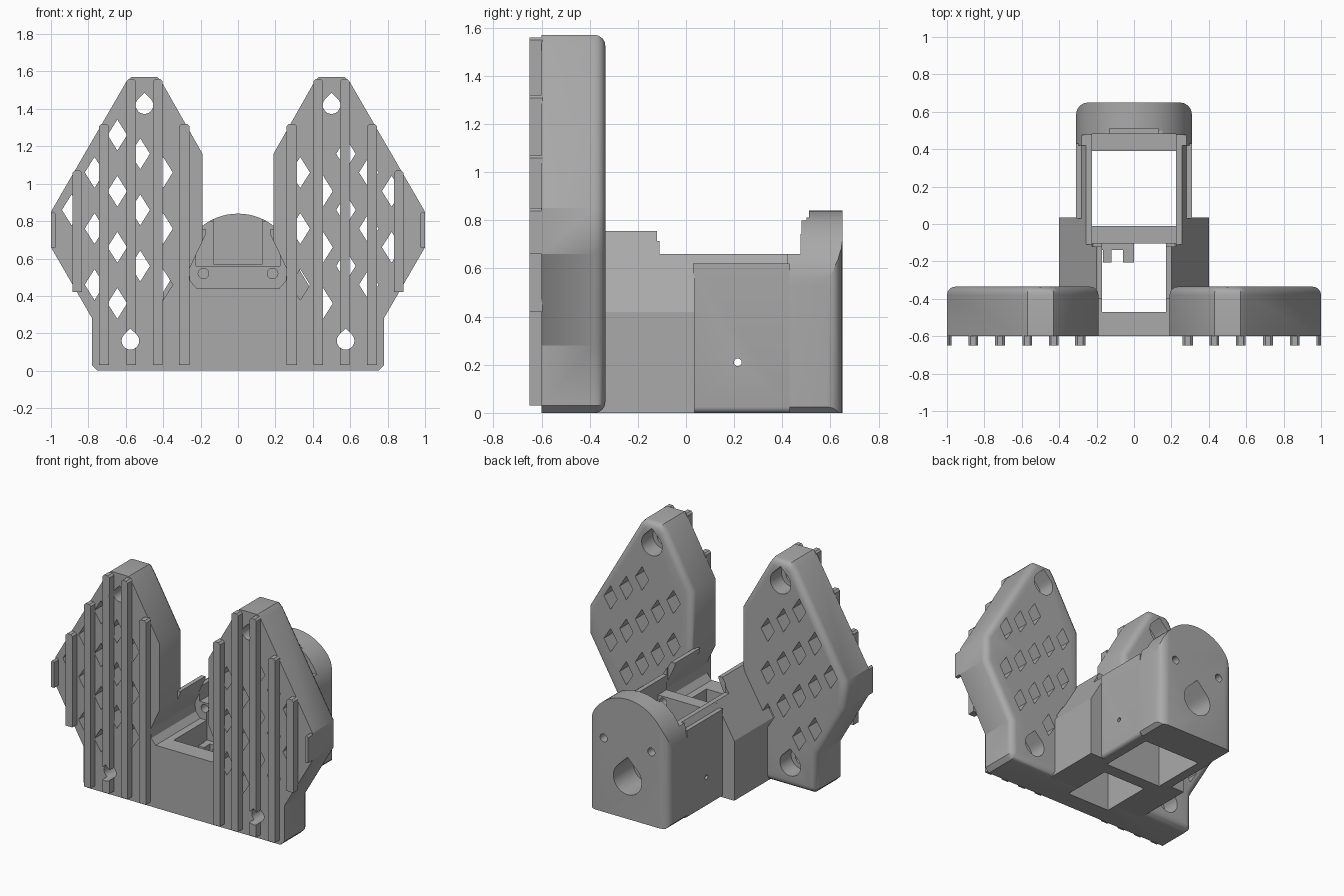
import bpy, bmesh, math

cube = bpy.data.objects.get("Cube")
if cube:
    bpy.data.objects.remove(cube, do_unlink=True)

grey = bpy.data.materials.new("mid_grey")
grey.use_nodes = True
color = (0.4, 0.4, 0.4, 1)
grey.diffuse_color = color
grey.node_tree.nodes["Principled BSDF"].inputs["Base Color"].default_value = color
parts = []


def finish(bm, name, part):
    bmesh.ops.recalc_face_normals(bm, faces=bm.faces[:])
    mesh = bpy.data.meshes.new(name)
    bm.to_mesh(mesh)
    bm.free()
    obj = bpy.data.objects.new(name, mesh)
    bpy.context.collection.objects.link(obj)
    if part:
        mesh.materials.append(grey)
        parts.append(obj)
    else:
        obj.hide_render = True
    return obj


def add_prism(bm, pts, y0, y1):
    base = bm.faces.new([bm.verts.new((x, y0, z)) for x, z in pts])
    ext = bmesh.ops.extrude_face_region(bm, geom=[base])["geom"]
    bmesh.ops.translate(bm, vec=(0, y1 - y0, 0),
                        verts=[v for v in ext if isinstance(v, bmesh.types.BMVert)])


def prism(name, pts, y0, y1, part=True, round_if=None, radius=0.03):
    bm = bmesh.new()
    add_prism(bm, pts, y0, y1)
    if round_if:
        edges = [e for e in bm.edges if round_if(*e.verts)]
        bmesh.ops.bevel(bm, geom=edges, offset=radius, segments=4, profile=0.5,
                        affect='EDGES', clamp_overlap=True)
    return finish(bm, name, part)


def box_pts(x0, x1, z0, z1):
    return [(x0, z0), (x1, z0), (x1, z1), (x0, z1)]


def mirrored(half):
    return half + [(-x, z) for x, z in reversed(half)]


def teardrop(cx, cz, r):
    arc = [math.radians(130 + i * 14) for i in range(21)]
    return [(cx, cz + r * 1.4)] + [(cx + r * math.cos(a), cz + r * math.sin(a)) for a in arc]


def circle(cx, cz, r, n=20):
    return [(cx + r * math.cos(math.tau * i / n), cz + r * math.sin(math.tau * i / n))
            for i in range(n)]


def boolean(obj, cutter, operation='DIFFERENCE'):
    mod = obj.modifiers.new("cut", 'BOOLEAN')
    mod.operation, mod.object, mod.solver = operation, cutter, 'EXACT'
    bpy.context.view_layer.objects.active = obj
    bpy.ops.object.modifier_apply(modifier=mod.name)


def cutter_group(name, shapes):
    bm = bmesh.new()
    for pts, y0, y1 in shapes:
        add_prism(bm, pts, y0, y1)
    return finish(bm, name, False)


# Twin hexagonal panels joined by a low front wall
panel = prism("twin_panels", mirrored([
    (0.75, 0), (0.78, 0.03), (0.78, 0.28), (1, 0.66), (1, 0.85), (0.6, 1.54),
    (0.57, 1.57), (0.43, 1.57), (0.4, 1.53), (0.19, 1.16), (0.19, 0.45)]),
    -0.6, -0.335, round_if=lambda a, b: a.co.y > -0.4 and b.co.y > -0.4, radius=0.045)

# Arms with sloping shoulders, one tall and one low section
arm_front = prism("arm_front", mirrored([(0.4, 0), (0.4, 0.42), (0.2, 0.755)]), -0.4, -0.11)
arm_rear = prism("arm_rear", mirrored([(0.4, 0), (0.4, 0.42), (0.257, 0.66)]), -0.13, 0.035)

# Rear housing sides with a narrow shelf
housing = prism("housing_sides", mirrored([
    (0.31, 0), (0.31, 0.62), (0.28, 0.62), (0.257, 0.66)]), 0.03, 0.43,
    round_if=lambda a, b: max(a.co.z, b.co.z) < 0.01 and a.co.x * b.co.x > 0, radius=0.025)

# Domed rear wall: rounded block intersected with an arch
dome = prism("domed_rear_wall", box_pts(-0.31, 0.31, 0, 0.9), 0.42, 0.65,
             round_if=lambda a, b: a.co.y > 0.6 and b.co.y > 0.6 and
             abs(a.co.x - b.co.x) < 0.01, radius=0.065)
arch = prism("arch_cutter", [(-0.31, 0.025), (-0.285, 0), (0.285, 0), (0.31, 0.025)] +
             [(0.31 * math.cos(math.pi * i / 32), 0.53 + 0.31 * math.sin(math.pi * i / 32))
              for i in range(33)], 0.3, 0.8, part=False,)
boolean(dome, arch, 'INTERSECT')

# Cavities
notch = prism("notch_cutter", mirrored([
    (0.22, 0.44), (0.255, 0.48), (0.262, 0.54), (0.17, 0.735), (0.17, 0.9)]),
    -0.7, -0.105, part=False)
front_bay = prism("front_bay_cutter", box_pts(-0.17, 0.17, -0.1, 0.5), -0.47, -0.1, part=False)
rear_bay = prism("rear_bay_cutter", box_pts(-0.225, 0.225, -0.1, 0.95), -0.01, 0.39, part=False)
upper_bay = prism("upper_bay_cutter", box_pts(-0.225, 0.225, 0.56, 0.95), -0.12, 0.48, part=False)
wall_recess = prism("wall_recess_cutter", box_pts(-0.13, 0.13, 0.57, 0.95), 0.3, 0.51, part=False)
dome_step = prism("dome_step_cutter", box_pts(-0.5, 0.5, 0.66, 0.95), 0.3, 0.475, part=False)
dome_lip = prism("dome_lip_cutter", box_pts(-0.5, 0.5, 0.8, 0.95), 0.3, 0.5, part=False)
screws = cutter_group("screw_cutter", [(circle(s * 0.185, 0.52, 0.028), -0.2, 0.8)
                                       for s in (-1, 1)])
shaft = prism("shaft_cutter", teardrop(0, 0.28, 0.11), 0.3, 0.8, part=False)

# Lattice of diamond holes kept clear of the panel edges and mounting holes
mounts = [(s * x, z) for s in (-1, 1) for x, z in ((0.5, 1.42), (0.575, 0.16))]


def inside(x, z):
    a = abs(x)
    clear = all(math.hypot(x - mx, z - mz) > 0.18 for mx, mz in mounts)
    return (clear and 0.3 < a < 0.92 and z > 0.25 and z > 0.42 + (a - 0.78) * 1.73
            and z < 1.43 - (a - 0.6) * 1.73 and z < 1.06 + (a - 0.19) * 1.73)


diamonds = []
for i in range(-3, 14):
    for k in range(-5, 9):
        x, z = -0.645 + 0.1222 * i, 0.66 - 0.1 * i + 0.3 * k
        if inside(x, z):
            diamonds.append(([(x - 0.052, z), (x, z - 0.083), (x + 0.052, z), (x, z + 0.083)],
                             -0.62, -0.2))
lattice = cutter_group("lattice_cutter", diamonds)
bolt_holes = cutter_group("bolt_cutter", [(teardrop(x, z, 0.047), -0.7, -0.2) for x, z in mounts])
bolt_heads = cutter_group("bolt_head_cutter", [(teardrop(x, z, 0.08), -0.46, -0.2)
                                               for x, z in mounts])

# Tiny cross hole through the housing sides
bm = bmesh.new()
bmesh.ops.create_cone(bm, cap_ends=True, segments=16, radius1=0.016, radius2=0.016, depth=1)
for v in bm.verts:
    v.co = (v.co.z, v.co.x + 0.215, v.co.y + 0.21)
pin = finish(bm, "pin_cutter", False)

cuts = [(panel, (front_bay, notch, lattice, bolt_holes, bolt_heads)),
        (arm_front, (front_bay, notch, upper_bay, screws)),
        (arm_rear, (front_bay, notch, rear_bay, upper_bay, screws)),
        (housing, (rear_bay, upper_bay, pin)),
        (dome, (upper_bay, wall_recess, dome_step, dome_lip, screws, shaft))]
for obj, tools in cuts:
    for tool in tools:
        boolean(obj, tool)

# Lower ledge filling in front of the rear wall
ledge = prism("rear_ledge", box_pts(-0.24, 0.24, 0.02, 0.56), 0.39, 0.45)
for tool in (screws, shaft):
    boolean(ledge, tool)

# Vertical ribs on the panel fronts
ribs = ((0.26, 0.315, 0.03, 1.32), (0.403, 0.455, 0.03, 1.56), (0.545, 0.597, 0.03, 1.56),
        (0.69, 0.742, 0.03, 1.32), (0.833, 0.885, 0.42, 1.07), (0.975, 1, 0.66, 0.85))
for s, side in ((1, "left"), (-1, "right")):
    for n, (x0, x1, z0, z1) in enumerate(ribs):
        c = 0.012
        rib = prism(f"rib_{side}_{n + 1}", [
            (s * x0, z0), (s * x1, z0), (s * x1, z1 - c), (s * (x1 - c), z1),
            (s * (x0 + c), z1), (s * x0, z1 - c)], -0.65, -0.595)
        if n in (1, 2):
            boolean(rib, bolt_holes)

# Small cable clip in the front bay
prism("clip_base", box_pts(-0.171, 0, 0.1, 0.3), -0.14, -0.09)
for n, (x0, x1) in enumerate(((-0.165, -0.12), (-0.06, 0))):
    prism(f"clip_prong_{n + 1}", box_pts(x0, x1, 0.1, 0.3), -0.205, -0.13)

# Remove cutters and shade
for obj in [o for o in bpy.data.objects if o.name.endswith("_cutter")]:
    bpy.data.objects.remove(obj, do_unlink=True)
bpy.ops.object.select_all(action='DESELECT')
for obj in parts:
    obj.select_set(True)
bpy.context.view_layer.objects.active = panel
bpy.ops.object.shade_smooth_by_angle(angle=math.radians(30))
